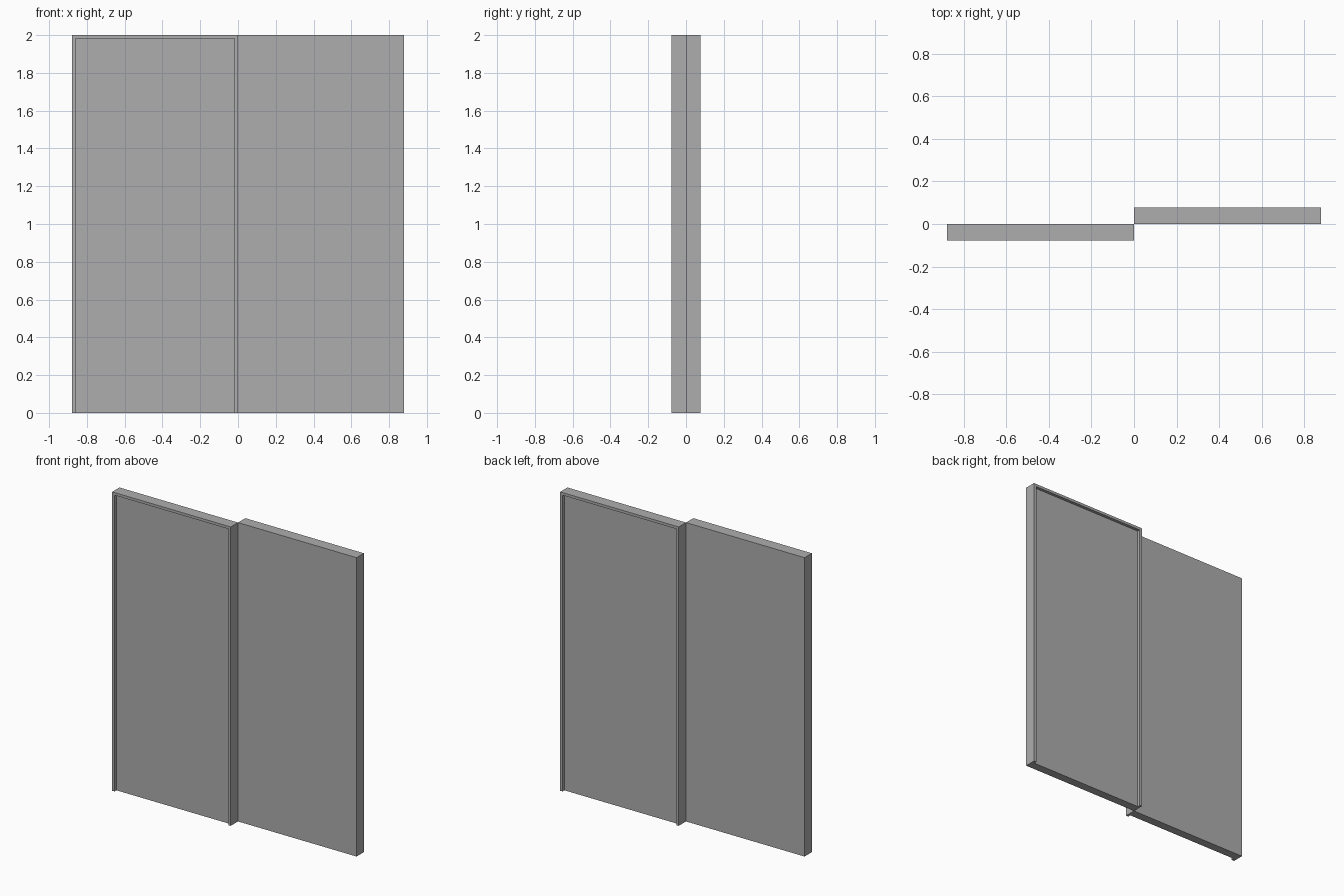
import bpy
from math import pi

if "Cube" in bpy.data.objects:
    bpy.data.objects.remove(bpy.data.objects["Cube"])

W, D, H = 0.878, 0.077, 2.0    # leaf width, depth, height
RIM, RECESS = 0.018, 0.02      # frame lip width and recess depth


def box(name, x0, x1, y0, y1, z0, z1):
    bpy.ops.mesh.primitive_cube_add(size=1)
    ob = bpy.context.object
    ob.name = name
    ob.location = ((x0 + x1) / 2, (y0 + y1) / 2, (z0 + z1) / 2)
    ob.scale = (x1 - x0, y1 - y0, z1 - z0)
    bpy.ops.object.transform_apply(location=True, rotation=True, scale=True)
    return ob


# Dark grey finish
grey = bpy.data.materials.new("dark_grey")
grey.diffuse_color = (0.42, 0.42, 0.42, 1)
grey.use_nodes = True
grey.node_tree.nodes["Principled BSDF"].inputs["Base Color"].default_value = grey.diffuse_color

# Front leaf: slab with a shallow recess that is open at the bottom
leaf = box("front_door_leaf", -W, 0, -D, 0, 0, H)
leaf.data.materials.append(grey)
cutter = box("recess_cutter", -W + RIM, -RIM, -D - 0.1, -D + RECESS, -0.1, H - RIM)
cutter.data.materials.append(grey)
cutter.hide_render = True
bpy.context.view_layer.objects.active = leaf
mod = leaf.modifiers.new("recess", 'BOOLEAN')
mod.operation = 'DIFFERENCE'
mod.solver = 'EXACT'
mod.object = cutter
bpy.ops.object.modifier_apply(modifier=mod.name)
bpy.data.objects.remove(cutter, do_unlink=True)

# Back leaf: the same leaf turned half a turn about the shared edge
back = leaf.copy()
back.name = "back_door_leaf"
back.rotation_euler.z = pi
bpy.context.collection.objects.link(back)
